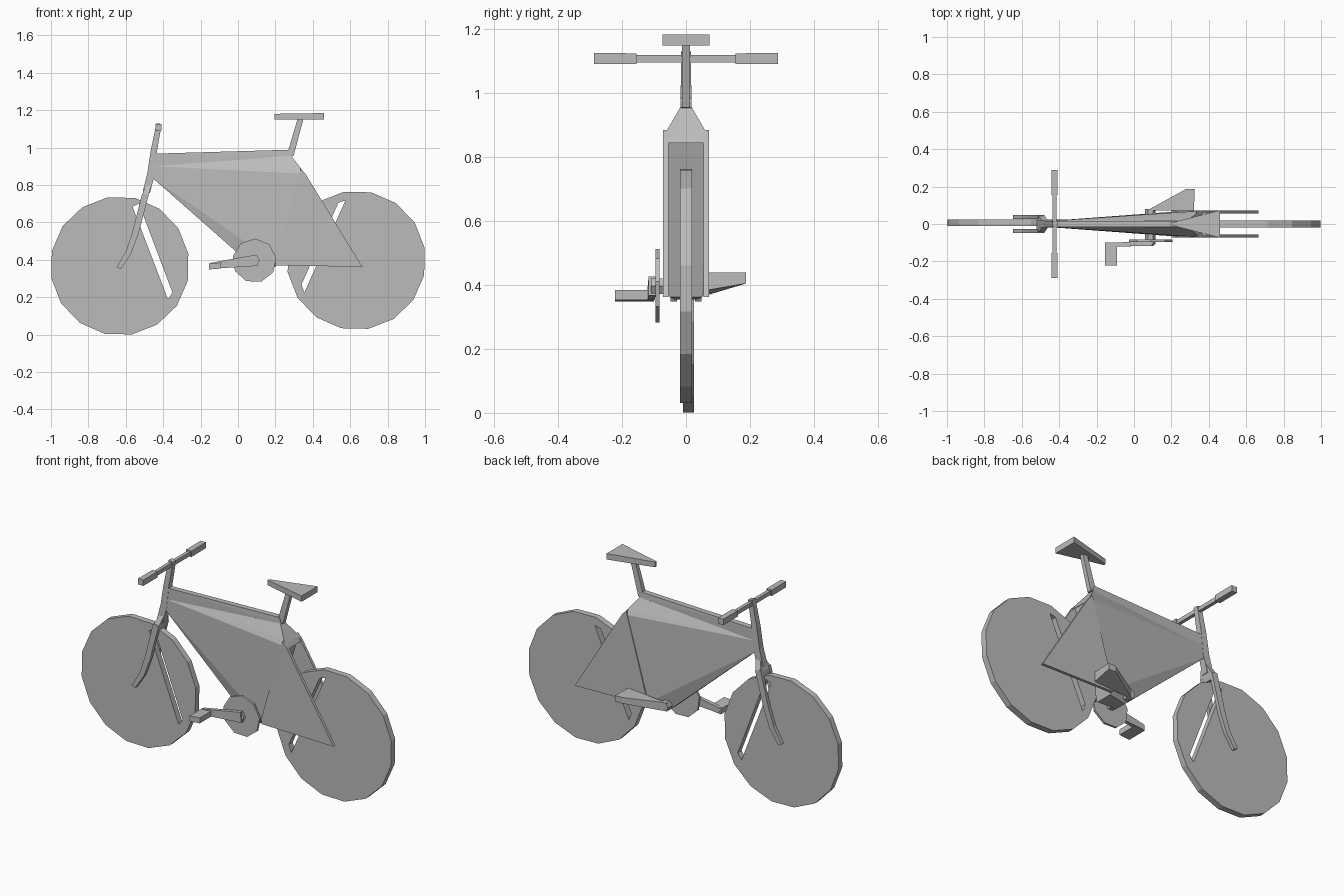
import bpy, bmesh, math
from mathutils import Vector

if "Cube" in bpy.data.objects:
    bpy.data.objects.remove(bpy.data.objects["Cube"])

grey = bpy.data.materials.new("mid_grey")
grey.use_nodes = True
GREY = (0.5, 0.5, 0.5, 1)
grey.diffuse_color = GREY
grey.node_tree.nodes["Principled BSDF"].inputs["Base Color"].default_value = GREY


def finish(name, bm):
    bmesh.ops.recalc_face_normals(bm, faces=bm.faces[:])
    mesh = bpy.data.meshes.new(name)
    bm.to_mesh(mesh)
    bm.free()
    mesh.materials.append(grey)
    obj = bpy.data.objects.new(name, mesh)
    bpy.context.collection.objects.link(obj)
    return obj


def prism(name, outline, y0, y1, hole=()):
    """Side profile in x and z, extruded across y, with an optional hole."""
    bm = bmesh.new()
    for loop in filter(None, (outline, hole)):
        vs = [bm.verts.new((x, y0, z)) for x, z in loop]
        for i, v in enumerate(vs):
            bm.edges.new((v, vs[i - 1]))
    bmesh.ops.triangle_fill(bm, edges=bm.edges[:], use_beauty=True)
    bmesh.ops.dissolve_limit(bm, angle_limit=0.01, verts=[], edges=bm.edges[:])
    out = bmesh.ops.extrude_face_region(bm, geom=bm.faces[:])["geom"]
    moved = [g for g in out if isinstance(g, bmesh.types.BMVert)]
    bmesh.ops.translate(bm, verts=moved, vec=(0, y1 - y0, 0))
    return finish(name, bm)


def hull(name, points):
    bm = bmesh.new()
    for p in points:
        bm.verts.new(p)
    bmesh.ops.convex_hull(bm, input=bm.verts[:])
    loose = [v for v in bm.verts if not v.link_faces]
    bmesh.ops.delete(bm, geom=loose, context="VERTS")
    return finish(name, bm)


def pairs(points):
    """Mirror (x, half width, z) points across the centre plane."""
    return [(x, s * y, z) for x, y, z in points for s in (-1, 1)]


def sweep(name, path, widths, depths, side=(0, 1, 0)):
    """Square tube along a path; widths run along side, depths across it."""
    bm = bmesh.new()
    pts = [Vector(p) for p in path]
    side = Vector(side)
    rings = []
    for i, p in enumerate(pts):
        d = (pts[min(i + 1, len(pts) - 1)] - pts[max(i - 1, 0)]).normalized()
        across = d.cross(side).normalized() * depths[i] / 2
        s = side * widths[i] / 2
        rings.append([bm.verts.new(p + o) for o in
                      (s + across, s - across, -s - across, -s + across)])
    for a, b in zip(rings, rings[1:]):
        for k in range(4):
            bm.faces.new((a[k - 1], a[k], b[k], b[k - 1]))
    bm.faces.new(rings[0])
    bm.faces.new(rings[-1])
    return finish(name, bm)


def ring(cx, cz, r, n, start):
    return [(cx + r * math.cos(math.radians(start) + i * math.tau / n),
             cz + r * math.sin(math.radians(start) + i * math.tau / n))
            for i in range(n)]


# Disc wheels, each with a long slit
prism("front_wheel", ring(-0.632, 0.367, 0.372, 16, 10), -0.01, 0.025,
      [(-0.564, 0.684), (-0.53, 0.70), (-0.35, 0.224), (-0.375, 0.19)])
prism("rear_wheel", ring(0.632, 0.397, 0.372, 16, 10), -0.018, 0.018,
      [(0.537, 0.705), (0.574, 0.716), (0.355, 0.224), (0.339, 0.267)])

# Frame: wedge-shaped front body, top tube and two rear side plates
hull("frame_body", pairs([
    (-0.45, 0.016, 0.90), (-0.46, 0.016, 0.84), (0.285, 0.018, 0.956),
    (0.33, 0.055, 0.89), (0.345, 0.07, 0.86), (0.20, 0.065, 0.385),
    (0.09, 0.035, 0.355), (0.20, 0.05, 0.362)]))
hull("top_tube", pairs([
    (-0.45, 0.016, 0.967), (-0.45, 0.016, 0.895),
    (0.275, 0.016, 0.988), (0.292, 0.018, 0.955)]))
hull("stay_bridge", pairs([
    (0.285, 0.018, 0.956), (0.33, 0.055, 0.89),
    (0.35, 0.068, 0.87), (0.365, 0.066, 0.845)]))
for label, s in (("right", -1), ("left", 1)):
    prism(label + "_rear_plate", [(0.335, 0.885), (0.36, 0.86), (0.665, 0.362),
                                  (0.20, 0.37), (0.20, 0.40)],
          s * 0.055, s * 0.072)

# Steering column, fork crown and bent fork blades
sweep("steering_column", [(-0.422, 0, 1.128), (-0.45, 0, 0.98),
                          (-0.465, 0, 0.86), (-0.49, 0, 0.76)],
      [0.03, 0.034, 0.036, 0.04], [0.028, 0.034, 0.04, 0.04])
hull("fork_crown", pairs([
    (-0.492, 0.02, 0.80), (-0.462, 0.02, 0.80), (-0.515, 0.048, 0.74),
    (-0.48, 0.048, 0.74), (-0.52, 0.048, 0.715), (-0.487, 0.048, 0.715)]))
for label, s in (("right", -1), ("left", 1)):
    y = s * 0.038
    sweep(label + "_fork_blade", [(-0.495, y, 0.75), (-0.548, y, 0.545),
                                  (-0.585, y, 0.44), (-0.638, y, 0.355)],
          [0.02] * 4, [0.036, 0.034, 0.03, 0.024])
    # Stepped grip at each end of the handlebar
    sweep(label + "_grip", [(-0.425, s * 0.155, 1.108), (-0.425, s * 0.288, 1.109)],
          [0.034, 0.034], [0.034, 0.034], (1, 0, 0))
sweep("handlebar", [(-0.425, -0.16, 1.108), (-0.425, 0.16, 1.108)],
      [0.02, 0.02], [0.024, 0.024], (1, 0, 0))

# Wedge saddle and its post
hull("saddle", pairs([
    (0.195, 0.006, 1.18), (0.195, 0.006, 1.15), (0.46, 0.073, 1.184),
    (0.46, 0.073, 1.150)]))
sweep("saddle_post", [(0.335, 0, 1.155), (0.28, 0, 0.96)],
      [0.024, 0.026], [0.03, 0.036])

# Chainring, axle, cranks and pedals
prism("chainring", ring(0.088, 0.395, 0.118, 9, 8), -0.095, -0.083)
prism("crank_axle", ring(0.088, 0.397, 0.028, 6, 0), -0.11, 0.08)
sweep("right_crank", [(0.10, -0.106, 0.397), (-0.145, -0.110, 0.367)],
      [0.022, 0.022], [0.06, 0.032])
prism("right_pedal", [(-0.155, 0.348), (-0.09, 0.353), (-0.09, 0.385),
                      (-0.155, 0.38)], -0.222, -0.10)
hull("left_crank_pedal", [
    (x, y, z) for x, y, lo, hi in (
        (0.07, 0.072, 0.37, 0.42), (0.32, 0.072, 0.385, 0.44),
        (0.28, 0.188, 0.405, 0.44), (0.325, 0.188, 0.405, 0.44))
    for z in (lo, hi)])
